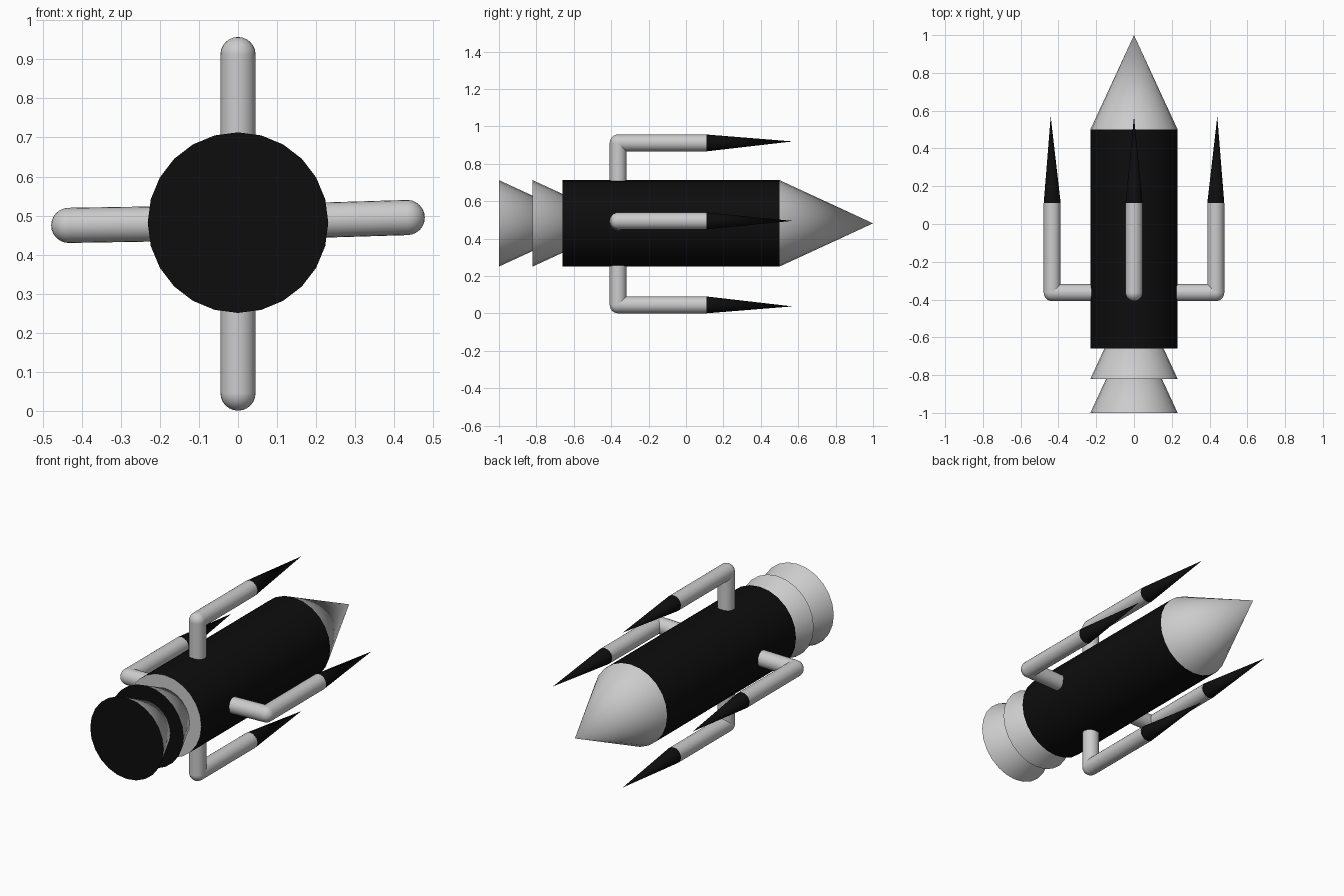
import bpy, math
from mathutils import Vector

if "Cube" in bpy.data.objects:
    bpy.data.objects.remove(bpy.data.objects["Cube"])

def material(name, v):
    m = bpy.data.materials.new(name)
    m.diffuse_color = (v, v, v, 1)
    m.use_nodes = True
    m.node_tree.nodes["Principled BSDF"].inputs["Base Color"].default_value = m.diffuse_color
    return m

GREY = material("light grey", 0.6)
BLACK = material("black", 0.004)
CZ = 0.482      # height of the main axis
R = 0.231       # main body radius
TUBE = 0.045    # side arm radius

def smooth(ob):
    bpy.ops.object.select_all(action='DESELECT')
    ob.select_set(True)
    bpy.context.view_layer.objects.active = ob
    bpy.ops.object.shade_smooth_by_angle(angle=math.radians(40))

def taper(name, a, b, r1, r2, side, cap, sides=24):
    """Cylinder or cone from a to b, with side and end-cap colours."""
    a, b = Vector(a), Vector(b)
    d = b - a
    bpy.ops.mesh.primitive_cone_add(vertices=sides, radius1=r1, radius2=r2,
                                    depth=d.length, location=(a + b) / 2)
    ob = bpy.context.object
    ob.name = name
    ob.rotation_euler = d.to_track_quat('Z', 'Y').to_euler()
    ob.data.materials.append(side)
    ob.data.materials.append(cap)
    for p in ob.data.polygons:
        p.material_index = 1 if abs(p.normal.z) > 0.99 else 0
    smooth(ob)
    return ob

# Main hull, nose and the two stacked engine cones
taper("hull", (0, -0.66, CZ), (0, 0.5, CZ), R, R, BLACK, GREY)
taper("nose_cone", (0, 0.5, CZ), (0, 1, CZ), R, 0, GREY, BLACK)
for name, y in (("rear_engine_cone", -1.0), ("front_engine_cone", -0.82)):
    taper(name, (0, y, CZ), (0, y + 0.5, CZ), R, 0, GREY, BLACK)

# Four bent side arms with spikes (the left and right ones sit slightly off level)
arms = {"right": (0.433, 0.495), "left": (-0.433, 0.475),
        "top": (0, 0.912), "bottom": (0, 0.046)}
for side, (x, z) in arms.items():
    out = Vector((x, 0, z - CZ)).normalized()
    elbow = Vector((x, -0.363, z))
    end = Vector((x, 0.11, z))
    root = Vector((0, -0.363, CZ)) + out * 0.2
    taper(side + "_strut", root, elbow, TUBE, TUBE, GREY, GREY)
    taper(side + "_tube", elbow, end, TUBE, TUBE, GREY, GREY)
    taper(side + "_spike", end, Vector((x, 0.57, z)) + out * 0.008, TUBE, 0, BLACK, BLACK)
    bpy.ops.mesh.primitive_uv_sphere_add(segments=24, ring_count=12, radius=TUBE, location=elbow)
    ball = bpy.context.object
    ball.name = side + "_elbow"
    ball.data.materials.append(GREY)
    smooth(ball)
